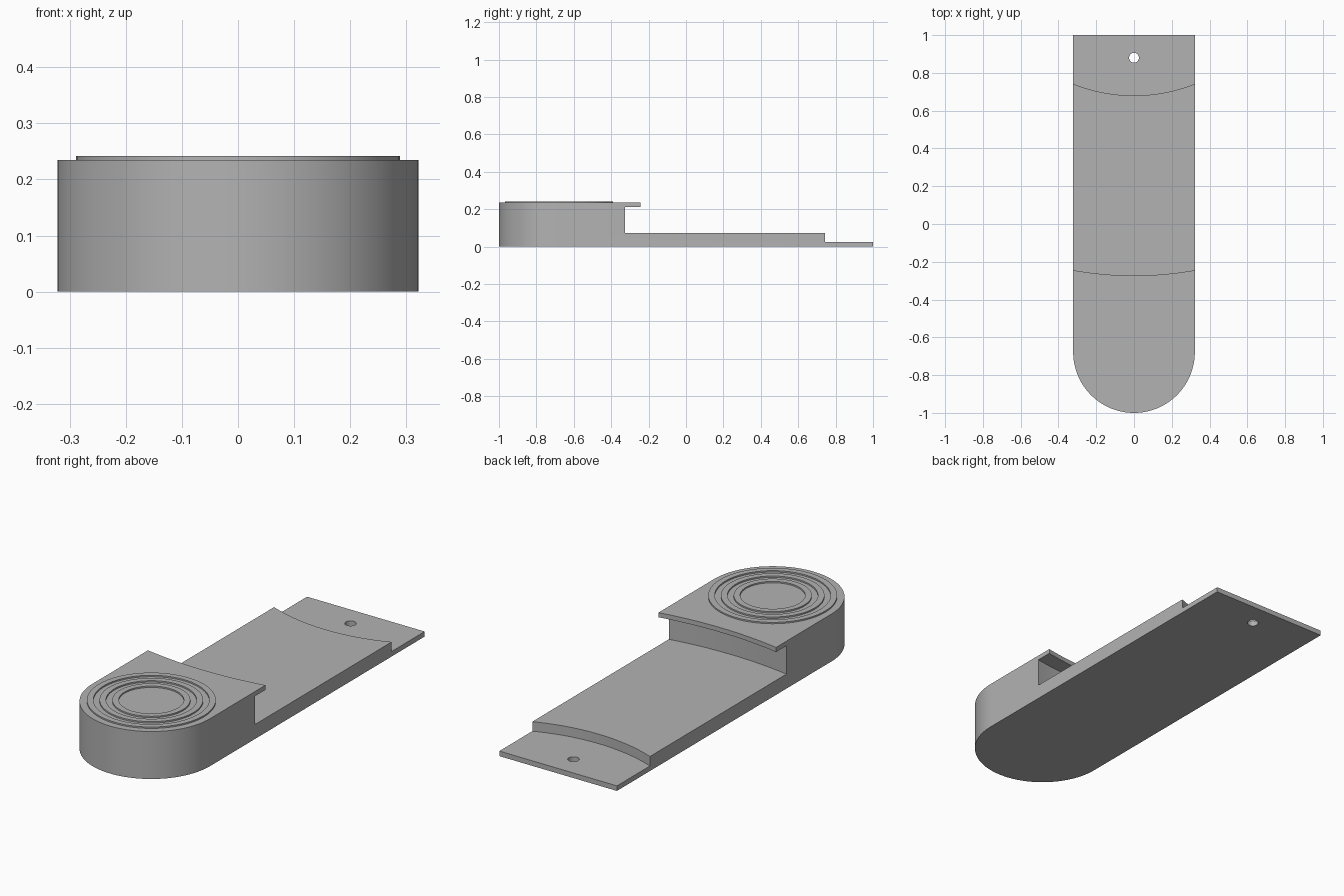
import bpy, bmesh, math

cube = bpy.data.objects.get("Cube")
if cube:
    bpy.data.objects.remove(cube, do_unlink=True)

HALF = 0.322            # half width
NOSE_Y = -1 + HALF      # centre of the rounded front
ARC_Y = 1.547           # common centre of the curved steps
TOP = 0.235

grey = bpy.data.materials.new("plain grey")
grey.use_nodes = True
grey.diffuse_color = (0.45, 0.45, 0.45, 1)
grey.node_tree.nodes["Principled BSDF"].inputs["Base Color"].default_value = (0.45, 0.45, 0.45, 1)


def circle(radius, y, count, start=0.0, sweep=2 * math.pi):
    return [(radius * math.cos(start + sweep * i / count),
             y + radius * math.sin(start + sweep * i / count)) for i in range(count)]


def make_object(name, bm):
    bmesh.ops.recalc_face_normals(bm, faces=bm.faces)
    mesh = bpy.data.meshes.new(name)
    bm.to_mesh(mesh)
    bm.free()
    mesh.materials.append(grey)
    obj = bpy.data.objects.new(name, mesh)
    bpy.context.collection.objects.link(obj)
    return obj


def prism(name, outline, low, high):
    bm = bmesh.new()
    face = bm.faces.new([bm.verts.new((x, y, low)) for x, y in outline])
    grown = bmesh.ops.extrude_face_region(bm, geom=[face])["geom"]
    verts = [g for g in grown if isinstance(g, bmesh.types.BMVert)]
    bmesh.ops.translate(bm, verts=verts, vec=(0, 0, high - low))
    return make_object(name, bm)


def ring(name, inner, outer, low, high, count=96):
    bm = bmesh.new()
    loops = [[bm.verts.new((x, y, z)) for x, y in circle(r, NOSE_Y, count)]
             for r, z in ((inner, low), (outer, low), (outer, high), (inner, high))]
    for k in range(4):
        a, b = loops[k], loops[(k + 1) % 4]
        for i in range(count):
            j = (i + 1) % count
            bm.faces.new((a[i], a[j], b[j], b[i]))
    return make_object(name, bm)


def smooth(obj):
    bpy.ops.object.select_all(action="DESELECT")
    obj.select_set(True)
    bpy.context.view_layer.objects.active = obj
    bpy.ops.object.shade_smooth_by_angle(angle=math.radians(30))


# Full-height body with a rounded front
outline = circle(HALF, NOSE_Y, 64, math.pi, math.pi) + [(HALF, NOSE_Y), (HALF, 1), (-HALF, 1)]
body = prism("stepped_body", outline, 0, TOP)

# Curved steps, recess under the lip and the hanging hole
cutters = [
    prism("lip_cutter", circle(1.82, ARC_Y, 360), 0.15, 0.4),
    prism("recess_cutter", circle(1.9, ARC_Y, 360), 0.072, 0.212),
    prism("tail_cutter", circle(0.867, ARC_Y, 240), 0.025, 0.3),
    prism("hole_cutter", circle(0.026, 0.88, 32), -0.1, 0.1),
]
for cutter in cutters:
    cutter.hide_render = True
    mod = body.modifiers.new(cutter.name, "BOOLEAN")
    mod.operation = "DIFFERENCE"
    mod.solver = "EXACT"
    mod.object = cutter
bpy.context.view_layer.update()
depsgraph = bpy.context.evaluated_depsgraph_get()
cut_mesh = bpy.data.meshes.new_from_object(body.evaluated_get(depsgraph))
body.modifiers.clear()
body.data = cut_mesh
for cutter in cutters:
    bpy.data.objects.remove(cutter, do_unlink=True)
smooth(body)

# Raised concentric rings on the top
for name, inner in (("inner_ring", 0.146), ("middle_ring", 0.203), ("outer_ring", 0.26)):
    smooth(ring(name, inner, inner + 0.029, TOP - 0.004, TOP + 0.007))
